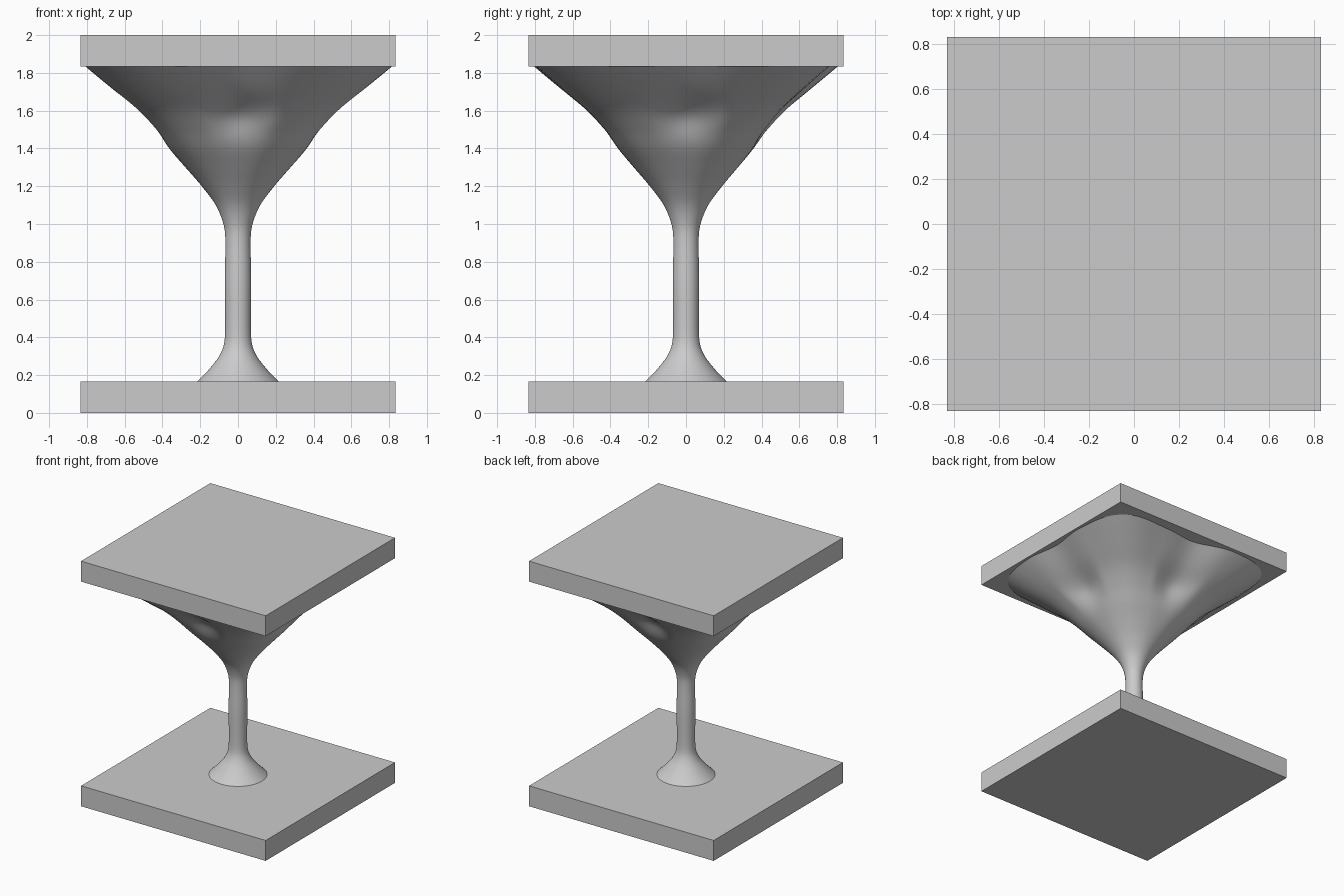
import bpy, bmesh, math

cube = bpy.data.objects.get("Cube")
if cube:
    bpy.data.objects.remove(cube)

# One flat grey for everything
grey = bpy.data.materials.new("plain_grey")
grey.use_nodes = True
colour = (0.6, 0.6, 0.6, 1)
grey.diffuse_color = colour
grey.node_tree.nodes["Principled BSDF"].inputs["Base Color"].default_value = colour

WIDTH, THICK = 5 / 3, 1 / 6


def make_object(name, bm):
    mesh = bpy.data.meshes.new(name)
    bmesh.ops.recalc_face_normals(bm, faces=bm.faces)
    bm.to_mesh(mesh)
    bm.free()
    mesh.materials.append(grey)
    obj = bpy.data.objects.new(name, mesh)
    bpy.context.collection.objects.link(obj)
    return obj


def slab(name, z):
    bm = bmesh.new()
    bmesh.ops.create_cube(bm, size=1)
    bmesh.ops.scale(bm, vec=(WIDTH, WIDTH, THICK), verts=bm.verts)
    bmesh.ops.translate(bm, vec=(0, 0, z), verts=bm.verts)
    return make_object(name, bm)


def smooth_step(a, b, x):
    t = min(max((x - a) / (b - a), 0), 1)
    return t * t * (3 - 2 * t)


def hermite(p0, p1, m0, m1, t):
    return ((2 * t**3 - 3 * t**2 + 1) * p0 + (t**3 - 2 * t**2 + t) * m0
            + (3 * t**2 - 2 * t**3) * p1 + (t**3 - t**2) * m1)


# Mean radius by height
PROFILE = [(THICK, .215), (.21, .172), (.25, .137), (.3, .1), (.36, .075),
           (.45, .068), (.7, .07), (.92, .067), (1.0, .077), (1.1, .118),
           (1.2, .192), (1.3, .28), (1.4, .37), (1.5, .45), (1.6, .54),
           (1.7, .655), (2 - THICK, .81)]

# Wavy rim radius at equal angles, counter-clockwise from +x
RIM = [.78, .88, .99, .81, .72, .87, .99, .86,
       .78, .87, .96, .87, .75, .86, .98, .88]


def slope(i):
    a, b = PROFILE[max(i - 1, 0)], PROFILE[min(i + 1, len(PROFILE) - 1)]
    return (b[1] - a[1]) / (b[0] - a[0])


def mean_radius(z):
    i = max(k for k in range(len(PROFILE) - 1) if PROFILE[k][0] <= z + 1e-9)
    (z0, r0), (z1, r1) = PROFILE[i], PROFILE[i + 1]
    h = z1 - z0
    return hermite(r0, r1, slope(i) * h, slope(i + 1) * h, (z - z0) / h)


def rim_radius(angle):
    n = len(RIM)
    u = angle / math.tau * n
    i = int(u)
    a, b, c, d = (RIM[(i + k) % n] for k in (-1, 0, 1, 2))
    return hermite(b, c, (c - a) / 2, (d - b) / 2, u - i)


def radius(angle, z):
    wave = (rim_radius(angle) / .81) ** smooth_step(1.1, 1.9, z)
    # Shallow hollow in the middle of each side of the funnel
    hollow = .09 * math.exp(-((z - 1.57) / .1) ** 2) * max(math.cos(4 * angle), 0)
    return mean_radius(z) * wave * (1 - hollow)


# Stem flaring into a rounded-square funnel
SIDES, RINGS = 96, 100
bm = bmesh.new()
rings = []
for j in range(RINGS + 1):
    z = THICK + (2 - 2 * THICK) * j / RINGS
    ring = []
    for i in range(SIDES):
        a = math.tau * i / SIDES
        r = radius(a, z)
        ring.append(bm.verts.new((r * math.cos(a), r * math.sin(a), z)))
    rings.append(ring)
for low, high in zip(rings, rings[1:]):
    for i in range(SIDES):
        k = (i + 1) % SIDES
        bm.faces.new((low[i], low[k], high[k], high[i]))
for face in bm.faces:
    face.smooth = True
make_object("flared_column", bm)

slab("bottom_slab", THICK / 2)
slab("top_slab", 2 - THICK / 2)
